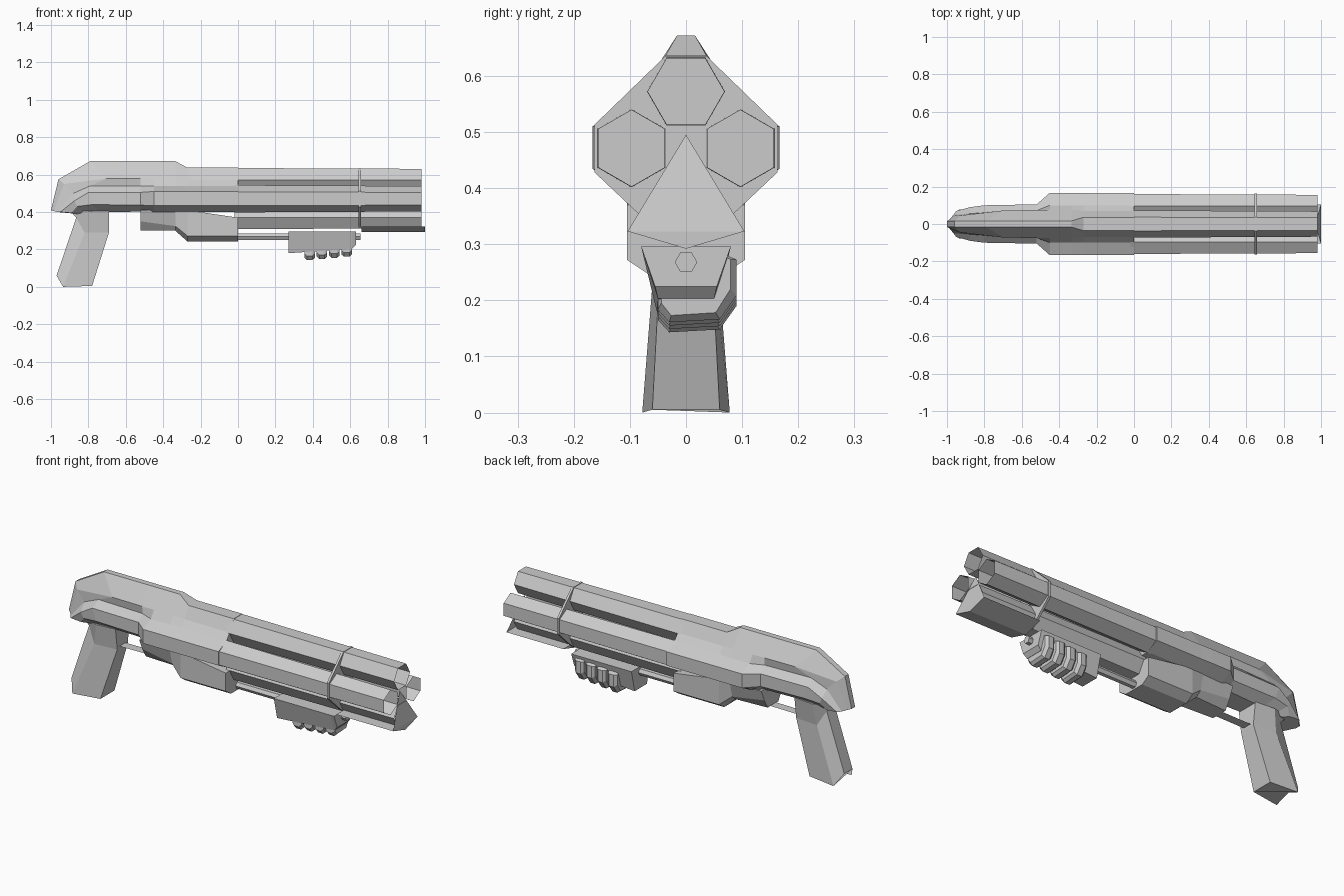
import bpy, bmesh, math

if "Cube" in bpy.data.objects:
    bpy.data.objects.remove(bpy.data.objects["Cube"])


def finish(name, bm):
    bmesh.ops.recalc_face_normals(bm, faces=bm.faces)
    me = bpy.data.meshes.new(name)
    bm.to_mesh(me)
    bm.free()
    ob = bpy.data.objects.new(name, me)
    bpy.context.collection.objects.link(ob)
    return ob


def loft(name, rings, start=True, end=True):
    """Skin a list of equal-length closed rings of (x, y, z) points."""
    bm = bmesh.new()
    vs = [[bm.verts.new(p) for p in r] for r in rings]
    n = len(rings[0])
    for a, b in zip(vs, vs[1:]):
        for i in range(n):
            j = (i + 1) % n
            bm.faces.new((a[i], a[j], b[j], b[i]))
    if start:
        bm.faces.new(vs[0])
    if end:
        bm.faces.new(vs[-1])
    return finish(name, bm)


def mirror(half):
    """Complete a half profile across y = 0."""
    return half + [(x, -y, z) for x, y, z in reversed(half)]


def at(x, yz):
    return mirror([(x, y, z) for y, z in yz])


def hexagon(x, cy, cz, r, turn):
    return [(x, cy + r * math.cos(turn + i * math.pi / 3),
             cz + r * math.sin(turn + i * math.pi / 3)) for i in range(6)]


# Open six-sided barrels, slightly tapered
for name, cy, cz, turn in (("top_barrel", 0, .572, 0), ("left_barrel", -.097, .471, math.pi / 6),
                           ("right_barrel", .097, .471, math.pi / 6), ("magazine_tube", 0, .372, 0)):
    loft(name, [hexagon(-.02, cy, cz, .073, turn), hexagon(.98, cy, cz, .068, turn)],
         start=False, end=False)

# Thin plate tying the barrels together
plate = [(.037, .635), (.163, .513), (.163, .428), (.075, .345), (.04, .315)]
loft("barrel_plate", [at(.645, plate), at(.657, plate)])

# Receiver and curved rear, lofted front to back
front = [(.036, .637), (.07, .575), (.1, .54), (.166, .509), (.166, .434), (.1, .4)]
hump = [(.016, .672), (.075, .58), (.1, .54), (.167, .51), (.167, .434), (.1, .4)]
rear = [(.016, .672), (.075, .58), (.072, .54), (.105, .505), (.105, .437), (.06, .402)]
loft("receiver", [
    at(0, front), at(-.27, front), at(-.335, hump), at(-.45, hump), at(-.52, rear),
    mirror([(-.79, .016, .672), (-.70, .072, .58), (-.79, .062, .54),
            (-.80, .1, .505), (-.78, .1, .44), (-.74, .05, .4)]),
    mirror([(-.96, .015, .575), (-.93, .045, .55), (-.88, .055, .5),
            (-.875, .09, .46), (-.86, .09, .43), (-.82, .05, .395)]),
    mirror([(-1, .015, .41), (-.985, .025, .405), (-.965, .05, .4),
            (-.95, .07, .4), (-.89, .07, .395), (-.86, .05, .39)])])

# Lower receiver housing
loft("lower_housing", [
    at(-.52, [(.1, .41), (.075, .35), (.045, .3)]),
    at(-.335, [(.105, .41), (.085, .325), (.055, .3)]),
    at(-.27, [(.105, .41), (.105, .272), (.06, .242)]),
    at(0, [(.105, .37), (.105, .272), (.06, .242)])])

# Pistol grip
loft("grip", [
    mirror([(-.69, .06, .405), (-.80, .07, .405), (-.9, .04, .405)]),
    mirror([(-.69, .045, .29), (-.82, .055, .29), (-.865, .035, .37)]),
    mirror([(-.78, .06, .005), (-.935, .078, 0), (-.97, .035, .06)])])

# Flat trigger guard strip
bm = bmesh.new()
bm.faces.new([bm.verts.new(p) for p in ((-.70, -.025, .3), (-.51, -.025, .302),
                                        (-.51, .025, .302), (-.70, .025, .3))])
finish("trigger_guard", bm)

# Pump rod and pump handle
loft("pump_rod", [hexagon(-.02, 0, .268, .02, 0), hexagon(.655, 0, .268, .02, 0)])
loft("pump_handle", [
    at(.27, [(.08, .296), (.052, .18)]),
    at(.61, [(.08, .296), (.05, .203)]),
    at(.63, [(.08, .296), (.055, .225)])])

# Four finger-like ribs wrapping under the handle and up one side
rib = [(-.05, .215), (-.05, .165), (-.03, .143), (.06, .148), (.09, .19),
       (.09, .255), (.065, .265), (.05, .215)]
for i in range(4):
    x, dz = .383 + .066 * i, .006 * i
    full = [(y, z + dz) for y, z in rib]
    slim = [(y * .88, z + (.012 if z < .2 else 0) + dz) for y, z in rib]
    loft(f"finger_rib_{i + 1}", [[(x + o, y, z) for y, z in s] for o, s in
                                 ((-.028, slim), (-.014, full), (.014, full), (.028, slim))])

# Shallow V-shaped tray under the muzzle with a raised triangular front
loft("muzzle_tray", [[(x, -.104, .323), (x, 0, .292), (x, .104, .323)] for x in (.66, 1)])
bm = bmesh.new()
bm.faces.new([bm.verts.new(p) for p in ((1, -.104, .323), (1, .104, .323), (.965, 0, .495))])
finish("muzzle_triangle", bm)
